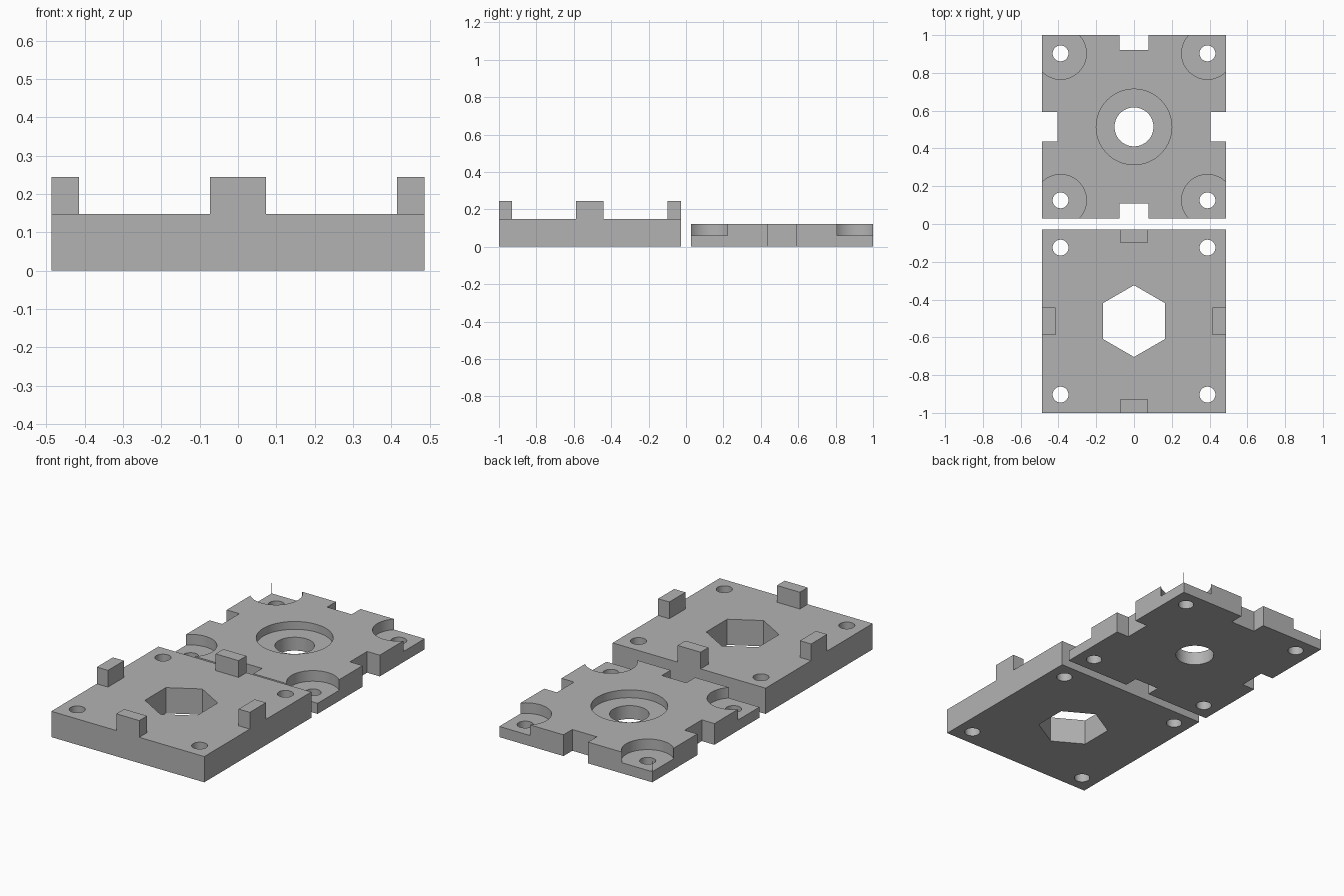
import bpy
import math

cube = bpy.data.objects.get("Cube")
if cube:
    bpy.data.objects.remove(cube, do_unlink=True)

grey = bpy.data.materials.new("plain grey")
grey.use_nodes = True
colour = (0.45, 0.45, 0.45, 1)
grey.diffuse_color = colour
grey.node_tree.nodes["Principled BSDF"].inputs["Base Color"].default_value = colour

HALF = 0.486      # half width of each square plate
CENTRE = 0.514    # distance of each plate centre from the origin
HOLE = 0.389      # screw hole offset from the plate centre
CORNERS = [(sx * HOLE, sy * HOLE) for sx in (-1, 1) for sy in (-1, 1)]
SIDES = [(1, 0), (-1, 0), (0, 1), (0, -1)]


def box(name, x, y, sx, sy, z0, z1):
    bpy.ops.mesh.primitive_cube_add(size=1, location=(x, y, (z0 + z1) / 2))
    ob = bpy.context.object
    ob.name = name
    ob.scale = (sx, sy, z1 - z0)
    bpy.ops.object.transform_apply(location=False, rotation=False, scale=True)
    ob.data.materials.append(grey)
    return ob


def prism(name, x, y, radius, z0, z1, sides=64):
    bpy.ops.mesh.primitive_cylinder_add(
        vertices=sides, radius=radius, depth=z1 - z0, location=(x, y, (z0 + z1) / 2))
    ob = bpy.context.object
    ob.name = name
    ob.data.materials.append(grey)
    return ob


def combine(target, tool, operation):
    mod = target.modifiers.new(tool.name, 'BOOLEAN')
    mod.operation = operation
    mod.solver = 'EXACT'
    mod.object = tool
    bpy.context.view_layer.objects.active = target
    bpy.ops.object.modifier_apply(modifier=mod.name)
    bpy.data.objects.remove(tool, do_unlink=True)


def finish(ob):
    bpy.ops.object.select_all(action='DESELECT')
    ob.select_set(True)
    bpy.context.view_layer.objects.active = ob
    bpy.ops.object.shade_smooth_by_angle(angle=math.radians(30))


# Front plate with locating tabs, screw holes and a hexagonal nut opening
TOP, TAB_TOP, TAB_LEN, TAB_DEEP = 0.148, 0.244, 0.146, 0.071
nut_plate = box("nut_plate", 0, -CENTRE, 2 * HALF, 2 * HALF, 0, TOP)
for dx, dy in SIDES:
    reach = HALF - TAB_DEEP / 2
    tab = box("tab", dx * reach, dy * reach - CENTRE,
              TAB_DEEP if dx else TAB_LEN, TAB_DEEP if dy else TAB_LEN,
              TOP / 2, TAB_TOP)
    combine(nut_plate, tab, 'UNION')
for x, y in CORNERS:
    combine(nut_plate, prism("screw_hole", x, y - CENTRE, 0.042, -1, 1, 32), 'DIFFERENCE')
combine(nut_plate, prism("nut_opening", 0, -CENTRE, 0.19, -1, 1, 6), 'DIFFERENCE')
finish(nut_plate)

# Back plate with matching notches, counterbored corners and a stepped bore
LID, NOTCH_LEN, NOTCH_DEEP = 0.122, 0.156, 0.08
bore_plate = box("bore_plate", 0, CENTRE, 2 * HALF, 2 * HALF, 0, LID)
for dx, dy in SIDES:
    notch = box("notch", dx * HALF, dy * HALF + CENTRE,
                2 * NOTCH_DEEP if dx else NOTCH_LEN,
                2 * NOTCH_DEEP if dy else NOTCH_LEN, -1, 1)
    combine(bore_plate, notch, 'DIFFERENCE')
for x, y in CORNERS:
    combine(bore_plate, prism("counterbore", x, y + CENTRE, 0.137, 0.061, 1), 'DIFFERENCE')
    combine(bore_plate, prism("screw_hole", x, y + CENTRE, 0.042, -1, 1, 32), 'DIFFERENCE')
combine(bore_plate, prism("bore_recess", 0, CENTRE, 0.2, 0.077, 1), 'DIFFERENCE')
combine(bore_plate, prism("bore", 0, CENTRE, 0.103, -1, 1), 'DIFFERENCE')
finish(bore_plate)
